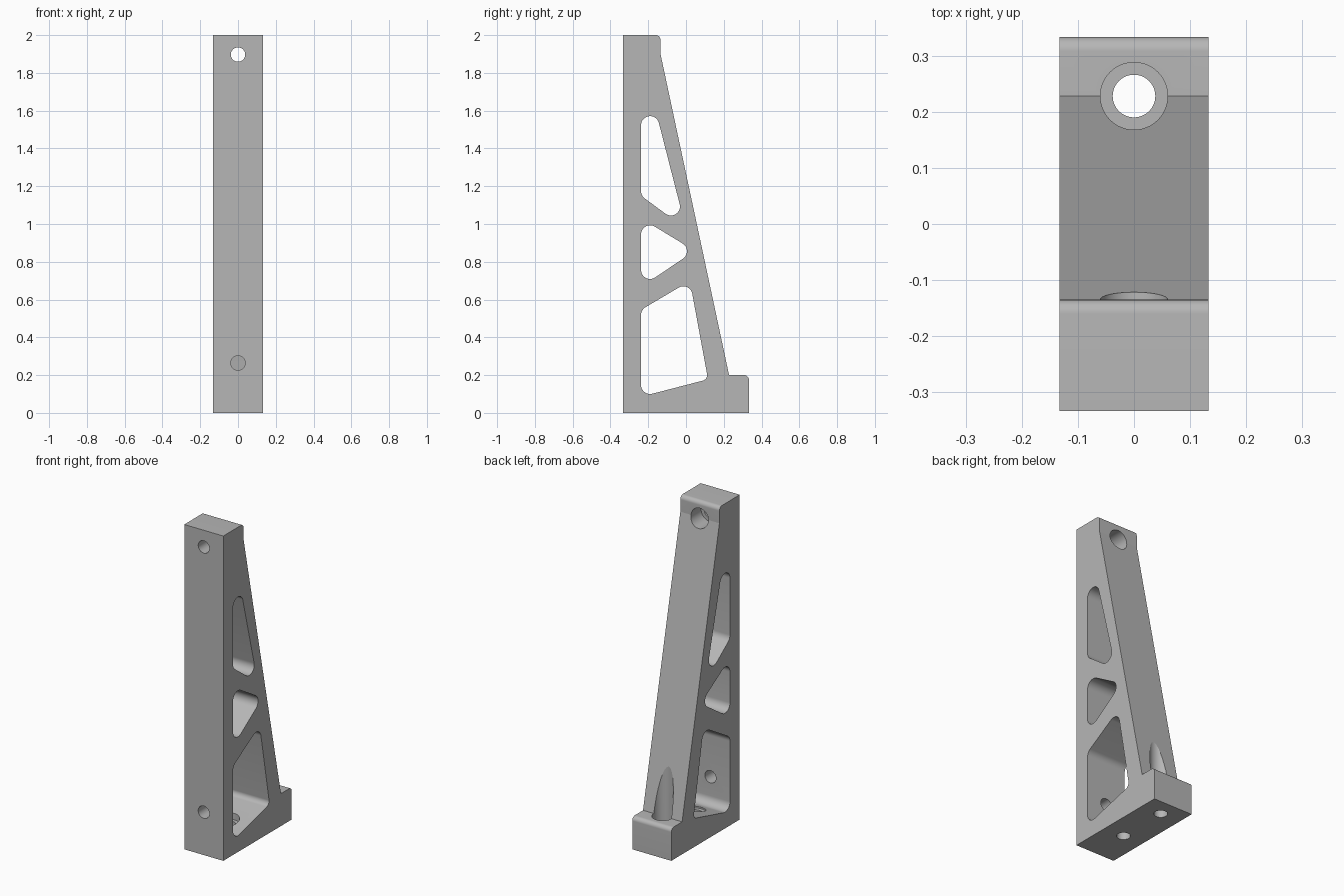
import bpy, bmesh, math
from mathutils import Vector
from mathutils.geometry import convex_hull_2d

cube = bpy.data.objects.get("Cube")
if cube:
    bpy.data.objects.remove(cube, do_unlink=True)

HALF = 0.133      # half width along x
BORE = 0.038      # bolt hole radius
SEAT = 0.06       # bolt head recess radius
SEGS = 48

grey = bpy.data.materials.new("plain grey")
grey.use_nodes = True
colour = (0.47, 0.47, 0.47, 1)
grey.diffuse_color = colour
grey.node_tree.nodes["Principled BSDF"].inputs["Base Color"].default_value = colour


def arc(cy, cz, r, start, end, n):
    """Points in the y-z plane along an arc, angles in degrees."""
    angles = [math.radians(start + (end - start) * i / n) for i in range(n + 1)]
    return [(cy + r * math.cos(a), cz + r * math.sin(a)) for a in angles]


def prism(name, outline, half):
    """Extrude a y-z outline along x."""
    bm = bmesh.new()
    face = bm.faces.new([bm.verts.new((-half, y, z)) for y, z in outline])
    ext = bmesh.ops.extrude_face_region(bm, geom=[face])
    moved = [v for v in ext["geom"] if isinstance(v, bmesh.types.BMVert)]
    bmesh.ops.translate(bm, vec=(2 * half, 0, 0), verts=moved)
    bmesh.ops.recalc_face_normals(bm, faces=bm.faces)
    mesh = bpy.data.meshes.new(name)
    bm.to_mesh(mesh)
    bm.free()
    mesh.materials.append(grey)
    obj = bpy.data.objects.new(name, mesh)
    bpy.context.collection.objects.link(obj)
    return obj


def window(name, circles):
    """Rounded window: the hull around its corner circles (y, z, radius)."""
    pts = []
    for y, z, r in circles:
        pts += [Vector(p) for p in arc(y, z, r, 0, 360, SEGS)[:-1]]
    return prism(name, [pts[i] for i in convex_hull_2d(pts)], 2 * HALF)


def drill(name, radius, start, end):
    """Round cutter on the centre plane between two (y, z) points."""
    a, b = Vector((0, *start)), Vector((0, *end))
    bpy.ops.mesh.primitive_cylinder_add(vertices=SEGS, radius=radius,
                                        depth=(b - a).length, location=(a + b) / 2)
    obj = bpy.context.object
    obj.name = name
    obj.rotation_euler = (b - a).to_track_quat("Z", "Y").to_euler()
    obj.data.materials.append(grey)
    return obj


# Side profile: foot, sloping back and squared-off head
F = 0.025
outline = [(-0.333, 0), (0.333, 0)]
outline += arc(0.333 - F, 0.2 - F, F, 0, 90, 12)
outline += [(0.228, 0.2), (-0.135, 1.9)]
outline += arc(-0.135 - F, 2 - F, F, 0, 90, 12)
outline += [(-0.333, 2)]
bracket = prism("bracket_body", outline, HALF)

# Lightening windows and bolt holes
R = 0.048
cutters = [
    window("upper_window", [(-0.19, 1.523, R), (-0.19, 1.174, R), (-0.08, 1.093, R)]),
    window("middle_window", [(-0.19, 0.945, R), (-0.19, 0.757, R), (-0.043, 0.856, R)]),
    window("lower_window", [(-0.19, 0.148, R), (-0.19, 0.518, R),
                            (-0.014, 0.622, R), (0.082, 0.2, 0.03)]),
    drill("upper_bore", BORE, (-0.5, 1.897), (0.1, 1.897)),
    drill("upper_recess", SEAT, (-0.233, 1.897), (0.1, 1.897)),
    drill("lower_bore", BORE, (-0.5, 0.264), (-0.15, 0.264)),
    drill("rear_foot_bore", BORE, (0.228, -0.1), (0.228, 0.4)),
    drill("rear_foot_recess", SEAT, (0.228, 0.1), (0.228, 0.7)),
    drill("inner_foot_bore", BORE, (-0.09, -0.1), (-0.09, 0.3)),
    drill("inner_foot_recess", SEAT, (-0.09, 0.1), (-0.09, 0.3)),
]
for cutter in cutters:
    cutter.hide_render = True
    mod = bracket.modifiers.new(cutter.name, "BOOLEAN")
    mod.operation = "DIFFERENCE"
    mod.solver = "EXACT"
    mod.object = cutter

# Bake the cuts and drop the cutters
bpy.context.view_layer.update()
graph = bpy.context.evaluated_depsgraph_get()
baked = bpy.data.meshes.new_from_object(bracket.evaluated_get(graph))
bracket.modifiers.clear()
bracket.data = baked
for cutter in cutters:
    bpy.data.objects.remove(cutter, do_unlink=True)

# Smooth the rounded walls, keep machined edges crisp
bpy.ops.object.select_all(action="DESELECT")
bracket.select_set(True)
bpy.context.view_layer.objects.active = bracket
bpy.ops.object.shade_smooth_by_angle(angle=math.radians(10))
